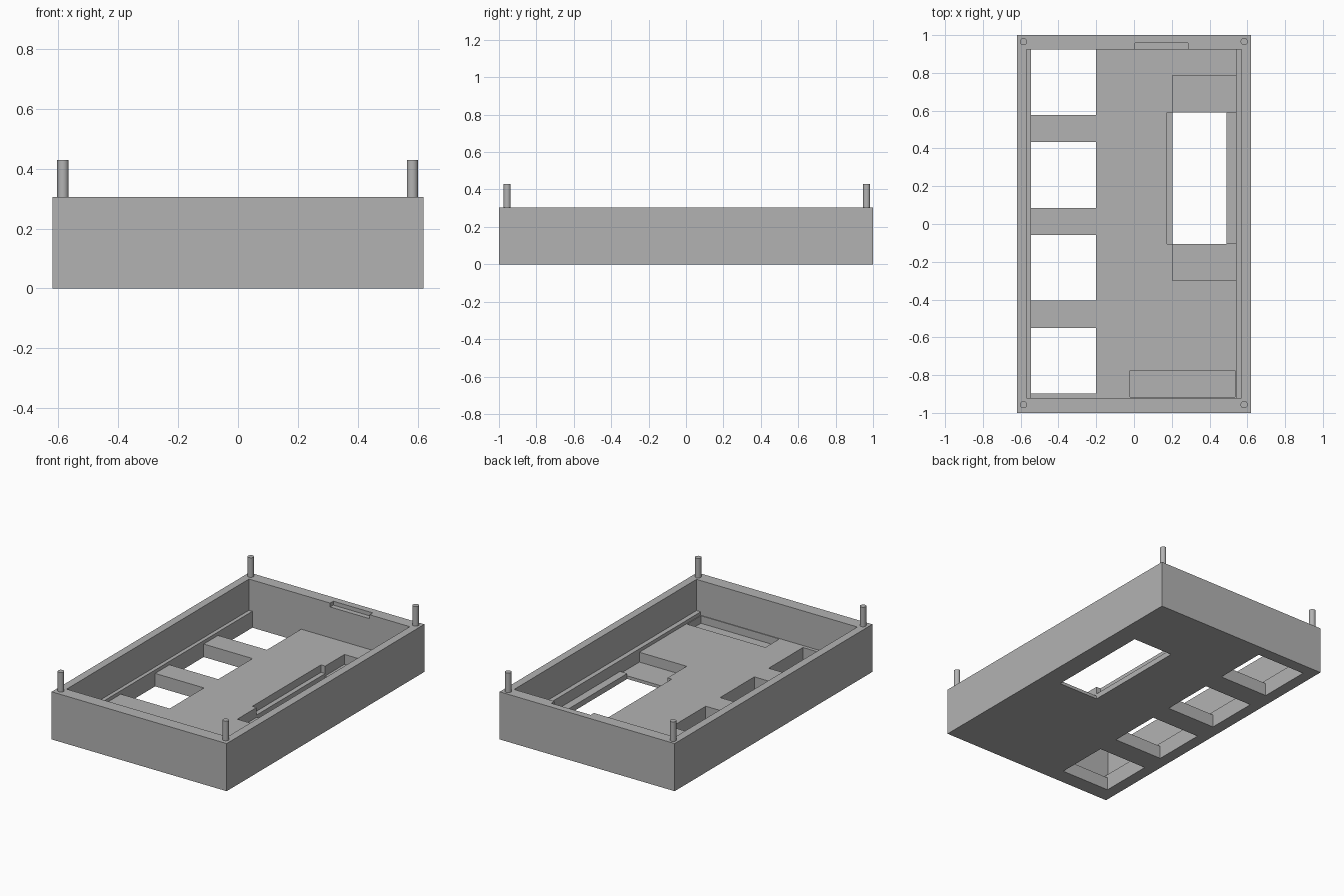
import bpy

cube = bpy.data.objects.get("Cube")
if cube:
    bpy.data.objects.remove(cube, do_unlink=True)

grey = bpy.data.materials.new("plain grey")
grey.use_nodes = True
colour = (0.45, 0.45, 0.45, 1)
grey.diffuse_color = colour
grey.node_tree.nodes["Principled BSDF"].inputs["Base Color"].default_value = colour


def box(name, x, y, z):
    """Box between the given (low, high) limits on each axis."""
    bpy.ops.mesh.primitive_cube_add(size=1)
    ob = bpy.context.object
    ob.name = name
    for axis, (low, high) in enumerate((x, y, z)):
        ob.location[axis] = (low + high) / 2
        ob.scale[axis] = high - low
    bpy.ops.object.transform_apply(location=True, rotation=False, scale=True)
    return ob


def cut(target, x, y, z):
    """Remove a box-shaped volume from the target."""
    cutter = box("cutter", x, y, z)
    cutter.hide_render = True
    mod = target.modifiers.new("cut", 'BOOLEAN')
    mod.operation = 'DIFFERENCE'
    mod.solver = 'EXACT'
    mod.object = cutter
    bpy.context.view_layer.objects.active = target
    bpy.ops.object.modifier_apply(modifier=mod.name)
    bpy.data.objects.remove(cutter, do_unlink=True)


RIM, FLOOR, LEDGE, ABOVE = 0.305, 0.083, 0.105, 0.5
inner_y = (-0.92, 0.925)

# Tray body, hollowed to the side ledges and then to the floor
tray = box("tray", (-0.62, 0.62), (-1, 1), (0, RIM))
tray.data.materials.append(grey)
cut(tray, (-0.57, 0.57), inner_y, (LEDGE, ABOVE))
cut(tray, (-0.546, 0.54), inner_y, (FLOOR, ABOVE))

# Four openings along one side
for i in range(4):
    top = 0.925 - i * 0.492
    cut(tray, (-0.546, -0.2), (top - 0.347, top), (-0.1, ABOVE))

# Display recess, its side slots and the opening through it
cut(tray, (0.205, 0.54), (0.59, 0.785), (0.02, ABOVE))
cut(tray, (0.205, 0.54), (-0.3, -0.105), (0.02, ABOVE))
cut(tray, (0.175, 0.54), (-0.105, 0.59), (0.035, ABOVE))
cut(tray, (0.205, 0.49), (-0.105, 0.59), (-0.1, ABOVE))

# Shallow pocket at the front and notch in the back rim
cut(tray, (-0.02, 0.535), (-0.915, -0.775), (0.035, ABOVE))
cut(tray, (0.005, 0.285), (0.9, 0.957), (0.28, ABOVE))

# Corner pins
for x, side in ((-0.585, "right"), (0.583, "left")):
    for y, end in ((-0.956, "front"), (0.966, "back")):
        bpy.ops.mesh.primitive_cylinder_add(vertices=32, radius=0.019, depth=0.13,
                                            location=(x, y, RIM + 0.06))
        pin = bpy.context.object
        pin.name = f"{end}_{side}_pin"
        pin.data.materials.append(grey)
        bpy.ops.object.shade_smooth_by_angle()
